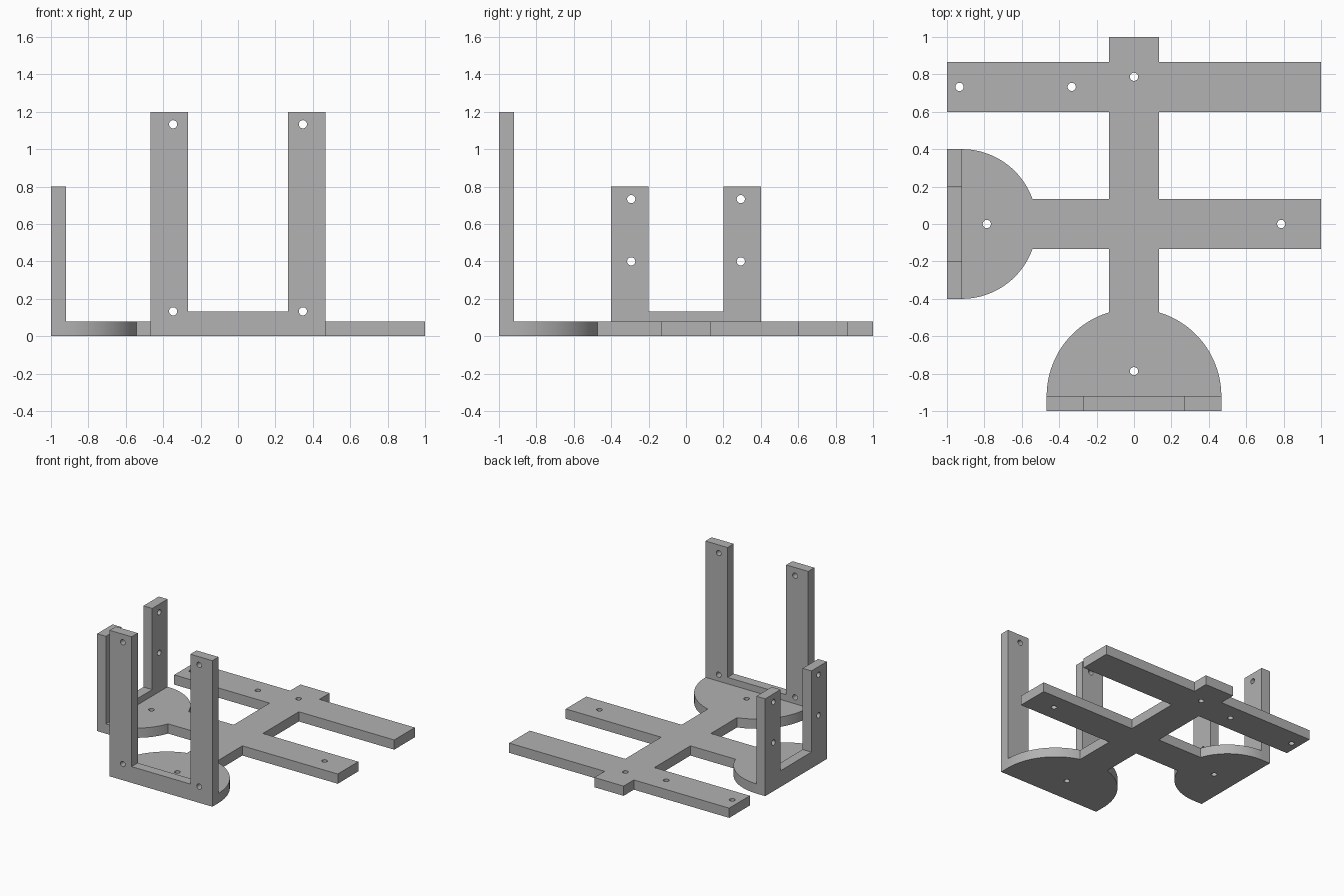
import bpy
import bmesh
from math import acos, asin, cos, sin, pi, radians
from mathutils import Matrix

default_cube = bpy.data.objects.get("Cube")
if default_cube:
    bpy.data.objects.remove(default_cube, do_unlink=True)

THICK = 0.08       # thickness of every plate
ARM = 0.133        # half width of the arms
HOLE = 0.022       # screw hole radius
INNER = -0.92      # where the brackets meet the base

grey = bpy.data.materials.new("plain_grey")
grey.use_nodes = True
colour = (0.445, 0.445, 0.445, 1)
grey.diffuse_color = colour
grey.node_tree.nodes["Principled BSDF"].inputs["Base Color"].default_value = colour


def arc(cx, cy, r, start, end, steps=24):
    angles = [start + (end - start) * i / steps for i in range(steps + 1)]
    return [(cx + r * cos(a), cy + r * sin(a)) for a in angles]


def plate(name, outline, holes, matrix):
    """Flat plate with round holes, laid out in 2D and then placed."""
    curve = bpy.data.curves.new(name + "_profile", "CURVE")
    curve.dimensions = "2D"
    curve.fill_mode = "BOTH"
    curve.extrude = THICK / 2
    circles = [arc(x, y, HOLE, 0, 2 * pi, 20)[:-1] for x, y in holes]
    for loop in [outline] + circles:
        spline = curve.splines.new("POLY")
        spline.points.add(len(loop) - 1)
        for point, (x, y) in zip(spline.points, loop):
            point.co = (x, y, 0, 1)
        spline.use_cyclic_u = True
    helper = bpy.data.objects.new(name + "_profile", curve)
    bpy.context.collection.objects.link(helper)
    depsgraph = bpy.context.evaluated_depsgraph_get()
    mesh = bpy.data.meshes.new_from_object(helper.evaluated_get(depsgraph))
    bpy.data.objects.remove(helper, do_unlink=True)

    # Weld the caps to the rim and place the plate
    bm = bmesh.new()
    bm.from_mesh(mesh)
    bmesh.ops.remove_doubles(bm, verts=bm.verts, dist=0.0001)
    bm.transform(matrix)
    bmesh.ops.recalc_face_normals(bm, faces=bm.faces)
    bm.to_mesh(mesh)
    bm.free()
    mesh.name = name
    mesh.materials.clear()
    mesh.materials.append(grey)
    obj = bpy.data.objects.new(name, mesh)
    bpy.context.collection.objects.link(obj)
    bpy.ops.object.select_all(action="DESELECT")
    obj.select_set(True)
    bpy.context.view_layer.objects.active = obj
    bpy.ops.object.shade_smooth_by_angle(angle=radians(30))
    return obj


def bracket(name, half, height, hole_u, hole_heights, matrix):
    """U-shaped bracket with two uprights on a low crossbar."""
    inner, bar = half - 0.2, 0.133
    right = [(half, 0), (half, height), (inner, height), (inner, bar)]
    left = [(-u, v) for u, v in reversed(right)]
    holes = [(s * hole_u, v) for s in (-1, 1) for v in hole_heights]
    return plate(name, right + left, holes, matrix)


# Base: two half discs joined by a cross, with a second bar at the back
R_FRONT, R_SIDE = 0.467, 0.4
a_front = acos(ARM / R_FRONT)
a_side = asin(ARM / R_SIDE)
BACK_NEAR, BACK_FAR = 0.6, 0.867
back_right = [(ARM, BACK_NEAR), (1, BACK_NEAR), (1, BACK_FAR), (ARM, BACK_FAR), (ARM, 1)]
outline = arc(0, INNER, R_FRONT, 0, a_front)
outline += [(ARM, -ARM), (1, -ARM), (1, ARM), (ARM, ARM)]
outline += back_right + [(-x, y) for x, y in reversed(back_right)]
outline += [(-ARM, ARM)]
outline += arc(INNER, 0, R_SIDE, a_side, pi / 2)
outline += arc(INNER, 0, R_SIDE, -pi / 2, -a_side)
outline += [(-ARM, -ARM)]
outline += arc(0, INNER, R_FRONT, pi - a_front, pi)
base_holes = [(-0.933, 0.733), (-0.333, 0.733), (0, 0.787),
              (0.787, 0), (-0.787, 0), (0, -0.787)]
plate("base_plate", outline, base_holes, Matrix.Translation((0, 0, THICK / 2)))

# Upright brackets on the front and right edges
upright = Matrix.Rotation(pi / 2, 4, "X")
offset = Matrix.Translation((0, -1 + THICK / 2, 0))
bracket("front_bracket", R_FRONT, 1.2, 0.347, (0.133, 1.133), offset @ upright)
turn = Matrix.Rotation(-pi / 2, 4, "Z")
bracket("right_bracket", R_SIDE, 0.8, 0.293, (0.4, 0.733), turn @ offset @ upright)
